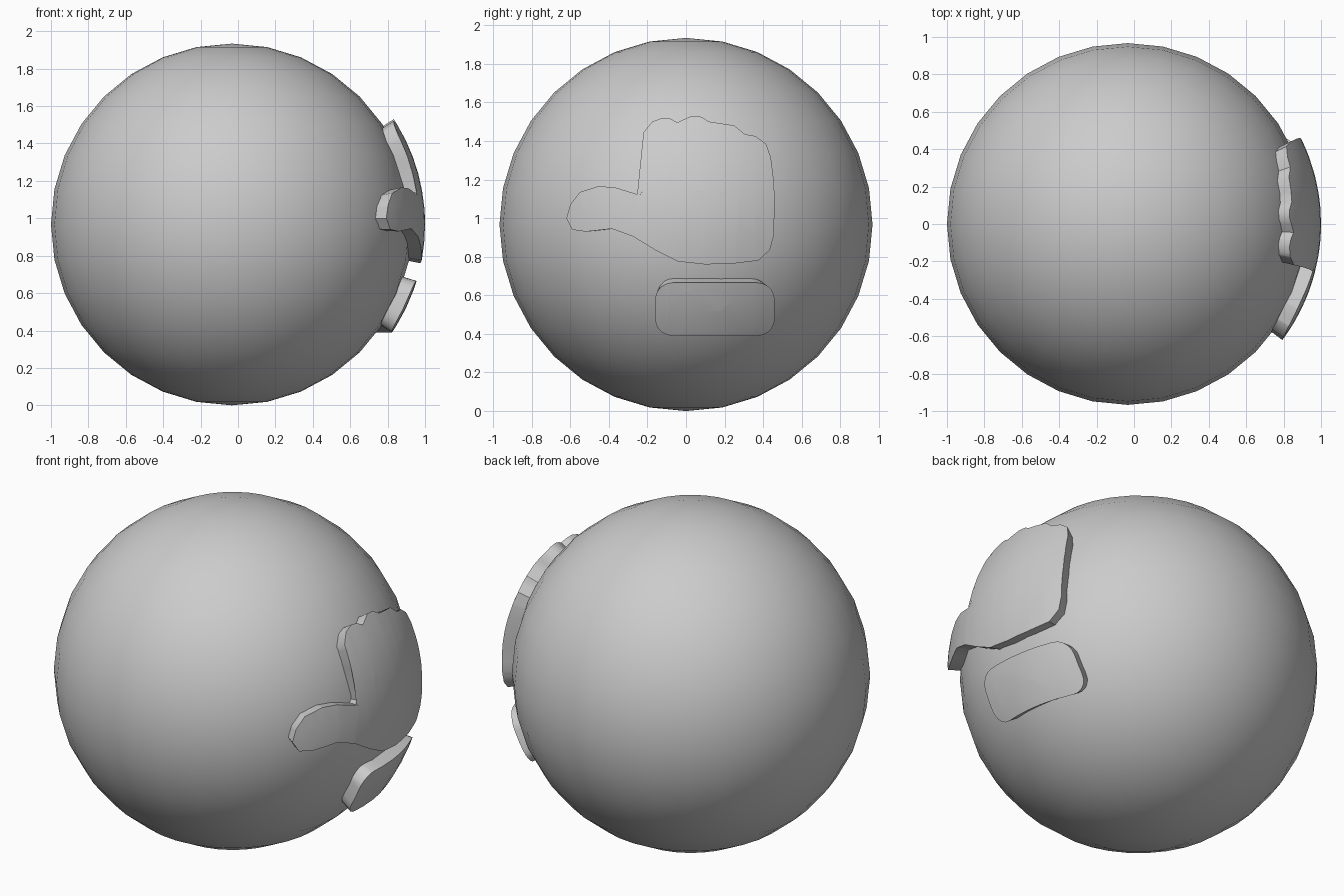
import bpy
import bmesh
import math
from mathutils import Vector

default_cube = bpy.data.objects.get("Cube")
if default_cube:
    bpy.data.objects.remove(default_cube, do_unlink=True)

RADIUS = 0.967
CENTRE = Vector((-0.033, 0, RADIUS))
OUTER = 1.033
INNER = 0.94
CELL = 0.09


def shade(obj, degrees):
    bpy.ops.object.select_all(action="DESELECT")
    obj.select_set(True)
    bpy.context.view_layer.objects.active = obj
    bpy.ops.object.shade_smooth_by_angle(angle=math.radians(degrees))


def rounded_rectangle(low_y, high_y, low_z, high_z, radius, steps=5):
    """Outline of a rounded rectangle, counter-clockwise in y and z."""
    corners = [(high_y - radius, high_z - radius), (low_y + radius, high_z - radius),
               (low_y + radius, low_z + radius), (high_y - radius, low_z + radius)]
    points = []
    for index, (corner_y, corner_z) in enumerate(corners):
        for step in range(steps + 1):
            angle = math.pi / 2 * (index + step / steps)
            points.append((corner_y + radius * math.cos(angle),
                           corner_z + radius * math.sin(angle)))
    return points


def curved_patch(name, outline):
    """Raised plate on the +x side of the ball, with radial side walls."""
    bm = bmesh.new()
    verts = [bm.verts.new((0, y, z - CENTRE.z)) for y, z in outline]
    face = bm.faces.new(verts)
    bmesh.ops.triangulate(bm, faces=[face])

    # Slice the flat outline into a grid so that it can bend
    for axis in (Vector((0, 1, 0)), Vector((0, 0, 1))):
        for step in range(-8, 9):
            geometry = bm.verts[:] + bm.edges[:] + bm.faces[:]
            bmesh.ops.bisect_plane(bm, geom=geometry, dist=0.0001,
                                   plane_co=axis * (step * CELL), plane_no=axis)

    # Wrap onto the outer sphere, then extrude towards the centre
    for vert in bm.verts:
        vert.co.x = math.sqrt(OUTER ** 2 - vert.co.y ** 2 - vert.co.z ** 2)
    extruded = bmesh.ops.extrude_face_region(bm, geom=bm.faces[:], use_keep_orig=True)
    for item in extruded["geom"]:
        if isinstance(item, bmesh.types.BMVert):
            item.co *= INNER / OUTER
    bmesh.ops.recalc_face_normals(bm, faces=bm.faces[:])

    mesh = bpy.data.meshes.new(name)
    bm.to_mesh(mesh)
    bm.free()
    obj = bpy.data.objects.new(name, mesh)
    obj.location = CENTRE
    bpy.context.collection.objects.link(obj)
    shade(obj, 35)
    return obj


# Ball
bpy.ops.mesh.primitive_uv_sphere_add(segments=32, ring_count=16,
                                     radius=RADIUS, location=CENTRE)
ball = bpy.context.object
ball.name = "ball"
shade(ball, 30)

# Hand-shaped plate: thumb, knuckles, then the outer edge and palm
thumb_top = [(-.62, 1), (-.6, 1.07), (-.55, 1.135), (-.455, 1.165),
             (-.37, 1.16), (-.24, 1.12), (-.225, 1.14)]
knuckles = [(-.23, 1.35), (-.22, 1.445), (-.175, 1.5), (-.12, 1.52), (-.08, 1.515),
            (-.045, 1.495), (-.015, 1.51), (.03, 1.53), (.08, 1.525), (.12, 1.5),
            (.185, 1.49), (.25, 1.48), (.305, 1.435), (.36, 1.425), (.415, 1.385)]
outer_edge = [(.44, 1.315), (.455, 1.195), (.46, 1.09), (.455, .91), (.435, .835)]
palm_base = [(.375, .78), (.25, .765), (.1, .76), (-.04, .775), (-.16, .835),
             (-.275, .905), (-.385, .945), (-.52, .93), (-.59, .94)]
curved_patch("hand_plate", thumb_top + knuckles + outer_edge + palm_base)

# Cuff plate below the hand
curved_patch("cuff_plate", rounded_rectangle(-.16, .46, .39, .665, .09))
